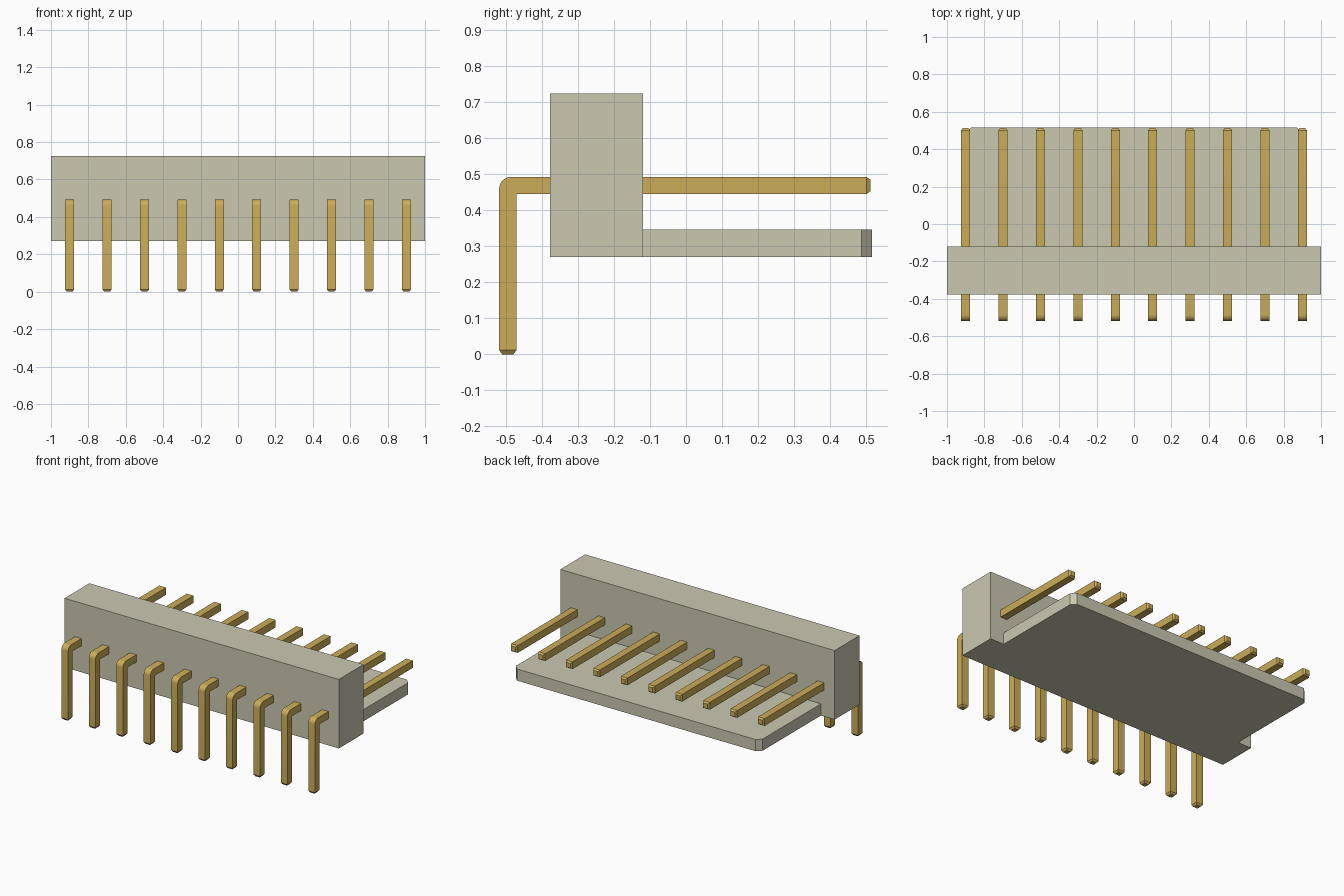
import bpy
import bmesh
from math import sin, cos, pi
from mathutils import Vector

cube = bpy.data.objects.get("Cube")
if cube:
    bpy.data.objects.remove(cube, do_unlink=True)


def make_material(name, rgb):
    mat = bpy.data.materials.new(name)
    mat.use_nodes = True
    color = (*rgb, 1)
    mat.diffuse_color = color
    mat.node_tree.nodes["Principled BSDF"].inputs["Base Color"].default_value = color
    return mat


def extrude_profile(bm, points, offset):
    """Turn a flat outline into a solid prism."""
    face = bm.faces.new([bm.verts.new(p) for p in points])
    result = bmesh.ops.extrude_face_region(bm, geom=[face], use_keep_orig=True)
    moved = [v for v in result["geom"] if isinstance(v, bmesh.types.BMVert)]
    bmesh.ops.translate(bm, verts=moved, vec=offset)
    bmesh.ops.recalc_face_normals(bm, faces=bm.faces)
    bm.normal_update()


def finish(bm, name, mat):
    mesh = bpy.data.meshes.new(name)
    bm.to_mesh(mesh)
    bm.free()
    mesh.materials.append(mat)
    obj = bpy.data.objects.new(name, mesh)
    bpy.context.collection.objects.link(obj)
    return obj


plastic = make_material("ivory plastic", (0.59, 0.58, 0.44))
gold = make_material("gold pin metal", (0.60, 0.42, 0.10))

# Upright housing wall
half_len, front, back, base, top = 1.0, -0.378, -0.12, 0.27, 0.725
bm = bmesh.new()
extrude_profile(bm, [(-half_len, front, base), (half_len, front, base),
                     (half_len, back, base), (-half_len, back, base)],
                Vector((0, 0, top - base)))
finish(bm, "housing_wall", plastic)

# Shelf below the pins, with chamfered back corners
w, end, cut = 0.90, 0.517, 0.03
right_side = [(w, back), (w, end - cut), (w - cut, end)]
outline = right_side + [(-x, y) for x, y in reversed(right_side)]
bm = bmesh.new()
extrude_profile(bm, [(x, y, base) for x, y in outline], Vector((0, 0, 0.077)))
finish(bm, "shelf", plastic)

# Bent square pin: L-shaped profile, rounded outer corner, tapered tips
thick, tip, radius = 0.048, 0.012, 0.034
outer_y, upper_z, pin_end = -0.519, 0.493, 0.513
arc = [(outer_y + radius - radius * cos(a), upper_z - radius + radius * sin(a))
       for a in (i * pi / 16 for i in range(9))]
profile = [(outer_y, tip)] + arc + [
    (pin_end - tip, upper_z), (pin_end - tip, upper_z - thick),
    (outer_y + thick, upper_z - thick), (outer_y + thick, tip)]
bm = bmesh.new()
extrude_profile(bm, [(-thick / 2, y, z) for y, z in profile], Vector((thick, 0, 0)))
tips = [f for f in bm.faces
        if f.normal.y > 0.9 and f.calc_center_median().y > 0.4
        or f.normal.z < -0.9 and f.calc_center_median().z < 0.1]
bmesh.ops.inset_individual(bm, faces=tips, thickness=tip, depth=tip)
pin = finish(bm, "pin_1", gold)
bpy.ops.object.select_all(action="DESELECT")
pin.select_set(True)
bpy.context.view_layer.objects.active = pin
bpy.ops.object.shade_smooth_by_angle(angle=pi / 6)

# Row of ten pins sharing one mesh
pin.location.x = -0.9
for i in range(1, 10):
    copy = pin.copy()
    copy.name = f"pin_{i + 1}"
    copy.location.x = -0.9 + 0.2 * i
    bpy.context.collection.objects.link(copy)
